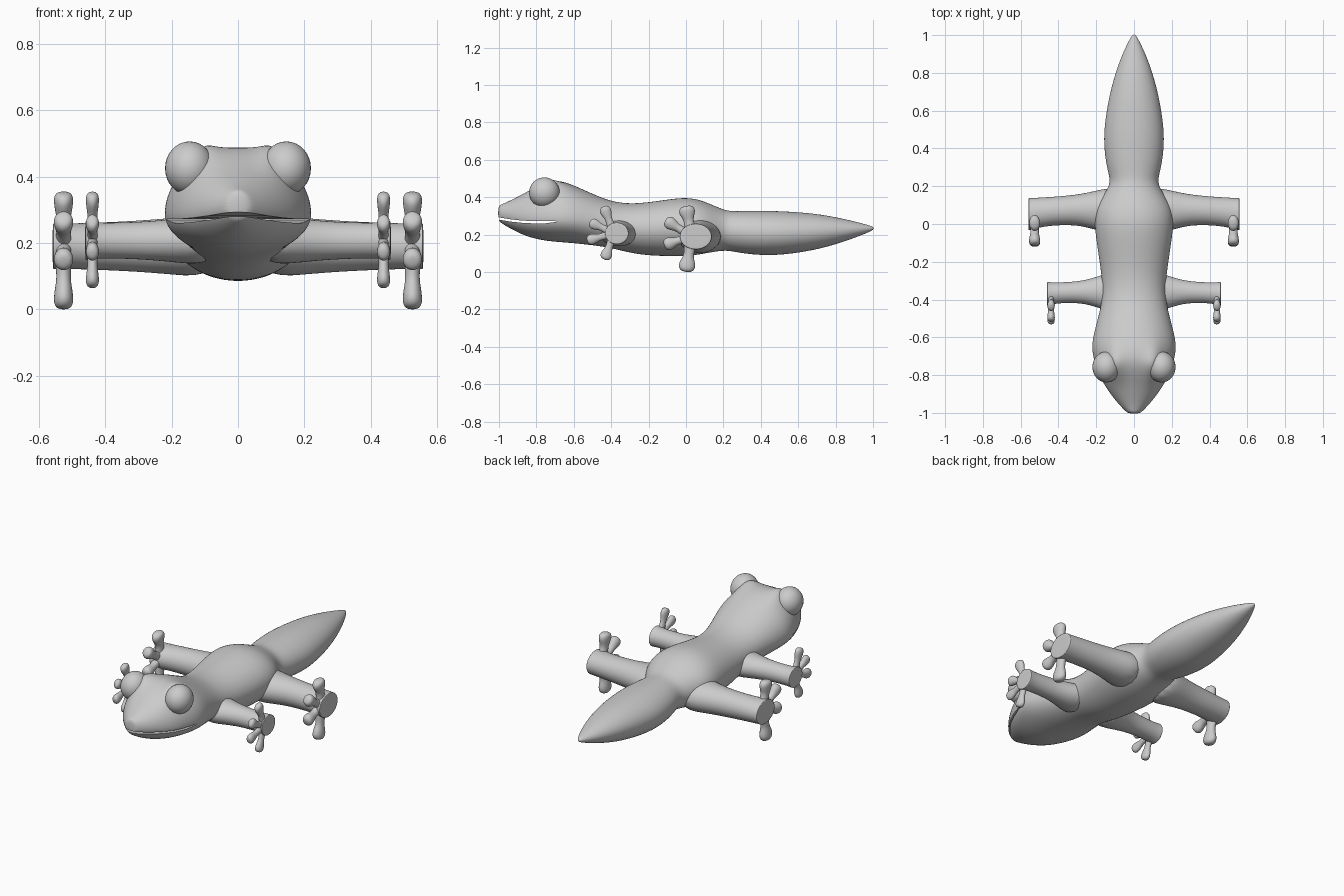
import bpy, bmesh, math
from mathutils import Vector

if "Cube" in bpy.data.objects:
    bpy.data.objects.remove(bpy.data.objects["Cube"])


def loft(name, rings, levels=2, mirror=False):
    """Skin a list of equal-length point rings, cap the ends, then smooth."""
    bm = bmesh.new()
    loops = [[bm.verts.new(p) for p in ring] for ring in rings]
    n = len(loops[0])
    for a, b in zip(loops, loops[1:]):
        for i in range(n):
            bm.faces.new((a[i], a[(i + 1) % n], b[(i + 1) % n], b[i]))
    bm.faces.new(loops[0])
    bm.faces.new(loops[-1])
    bmesh.ops.recalc_face_normals(bm, faces=bm.faces)
    mesh = bpy.data.meshes.new(name)
    bm.to_mesh(mesh)
    bm.free()
    ob = bpy.data.objects.new(name, mesh)
    bpy.context.collection.objects.link(ob)
    if mirror:
        add_mirror(ob)
    if levels:
        m = ob.modifiers.new("smooth", 'SUBSURF')
        m.levels = m.render_levels = levels
    return ob


def add_mirror(ob):
    m = ob.modifiers.new("mirror", 'MIRROR')
    m.use_mirror_merge = False


def ellipse(c, u, v, n=14):
    c, u, v = Vector(c), Vector(u), Vector(v)
    return [c + u * math.cos(2 * math.pi * i / n) + v * math.sin(2 * math.pi * i / n)
            for i in range(n)]


def with_midpoints(rows):
    """Add a smooth in-between row in the middle of each span."""
    out = []
    for i in range(len(rows) - 1):
        a, b = rows[i], rows[i + 1]
        p, q = rows[max(i - 1, 0)], rows[min(i + 2, len(rows) - 1)]
        out += [a, [(9 * (s + t) - u - v) / 16 for s, t, u, v in zip(a, b, p, q)]]
    return out + [rows[-1]]


def body_ring(y, w, zb, zt, n=24):
    head = math.exp(-((y + .72) / .2) ** 2)
    zm = zb + (zt - zb) * (.5 - .12 * head)
    ring = []
    for i in range(n):
        a = 2 * math.pi * i / n
        c, s = math.cos(a), math.sin(a)
        # the jaw is pinched to a keel
        x = math.copysign(abs(c) ** (1 + .15 * head if s < 0 else 1), c) * w
        z = zm + s * ((zt - zm) if s > 0 else (zm - zb))
        # brow ridges above the eyes
        if s > .3:
            z += .055 * math.exp(-((abs(x) - .105) / .035) ** 2 - ((y + .74) / .07) ** 2)
        ring.append((x, y, z))
    return ring


# Body: y, half width, bottom, top
body_profile = [
    (-1.005, .03, .275, .355), (-.95, .085, .238, .378), (-.85, .16, .19, .43),
    (-.74, .208, .165, .487), (-.62, .225, .155, .475), (-.42, .172, .132, .385),
    (-.25, .176, .092, .368), (-.02, .21, .083, .4), (.1, .195, .098, .378),
    (.21, .128, .115, .331), (.3, .145, .1, .327), (.47, .162, .088, .328),
    (.7, .127, .12, .312), (.89, .066, .178, .274), (1.005, .008, .226, .242)]
body = loft("body", [body_ring(*row) for row in with_midpoints(body_profile)])

# Mouth slit cut through the head, a shallow smile curve
mouth = [(-1.06 + .37 * i / 6, .266 + .65 * (.27 - .37 * i / 6) ** 2 * .7, .006 if i < 6 else .001)
         for i in range(7)]
section = [(y, z + t) for y, z, t in mouth] + [(y, z - t) for y, z, t in reversed(mouth)]
cutter = loft("mouth_cutter", [[(x, y, z) for y, z in section] for x in (-.4, .4)], levels=0)
cutter.hide_render = True
cut = body.modifiers.new("mouth", 'BOOLEAN')
cut.operation, cut.solver, cut.object = 'DIFFERENCE', 'EXACT', cutter

# Eyes
bpy.ops.mesh.primitive_uv_sphere_add(segments=32, ring_count=16, radius=1)
eyes = bpy.context.object
eyes.name = "eyes"
for v in eyes.data.vertices:
    v.co = Vector((.146 + v.co.x * .074, -.757 + v.co.y * .082, .425 + v.co.z * .081))
add_mirror(eyes)

# Legs: x, centre y, half depth, half height
front_leg = [(.06, -.36, .13, .08), (.19, -.36, .085, .068), (.28, -.36, .057, .058),
             (.42, -.365, .056, .054), (.452, -.37, .065, .06)]
back_leg = [(.06, .07, .14, .1), (.2, .072, .108, .088), (.3, .076, .08, .079),
            (.47, .066, .077, .071), (.55, .052, .088, .071)]

# Toes: tip y, tip z, pad radius
front_toes = [(-.44, .352, .032), (-.515, .268, .03), (-.53, .168, .03), (-.435, .066, .032)]
back_toes = [(0, .354, .045), (-.11, .277, .036), (-.118, .143, .036), (0, 0, .046)]
# Along each toe: fraction, width, thickness
toe_shape = [(0, .9, .9), (.3, .72, .8), (.52, .58, .72), (.66, .82, .88),
             (.8, 1.05, 1), (.92, .95, 1), (1, .5, .6)]

limbs = []
for label, leg, toes, x, thick, palm in (
        ("front", front_leg, front_toes, .439, .021, (-.385, .207)),
        ("back", back_leg, back_toes, .526, .031, (.03, .19))):
    # two extra rings square off the sole
    end = leg[-1]
    leg = leg + [(end[0] + .007, *end[1:]),
                 (end[0] + .009, end[1], end[2] * .95, end[3] * .95)]
    limbs.append(loft(label + "_legs",
                      [ellipse((a, b, palm[1]), (0, d, 0), (0, 0, h)) for a, b, d, h in leg],
                      mirror=True))
    for k, (ty, tz, r) in enumerate(toes):
        base, tip = Vector((x, *palm)), Vector((x, ty, tz))
        d = (tip - base).normalized()
        side = Vector((0, -d.z, d.y))
        limbs.append(loft(f"{label}_toes_{k + 1}",
                          [ellipse(base.lerp(tip, f), side * r * w, (thick * t, 0, 0), 10)
                           for f, w, t in toe_shape], mirror=True))

# Apply modifiers and shade
bpy.ops.object.select_all(action='DESELECT')
for ob in [body, eyes] + limbs:
    ob.select_set(True)
bpy.context.view_layer.objects.active = body
bpy.ops.object.convert(target='MESH')
bpy.ops.object.shade_smooth_by_angle(angle=math.radians(40))
bpy.data.objects.remove(cutter)
